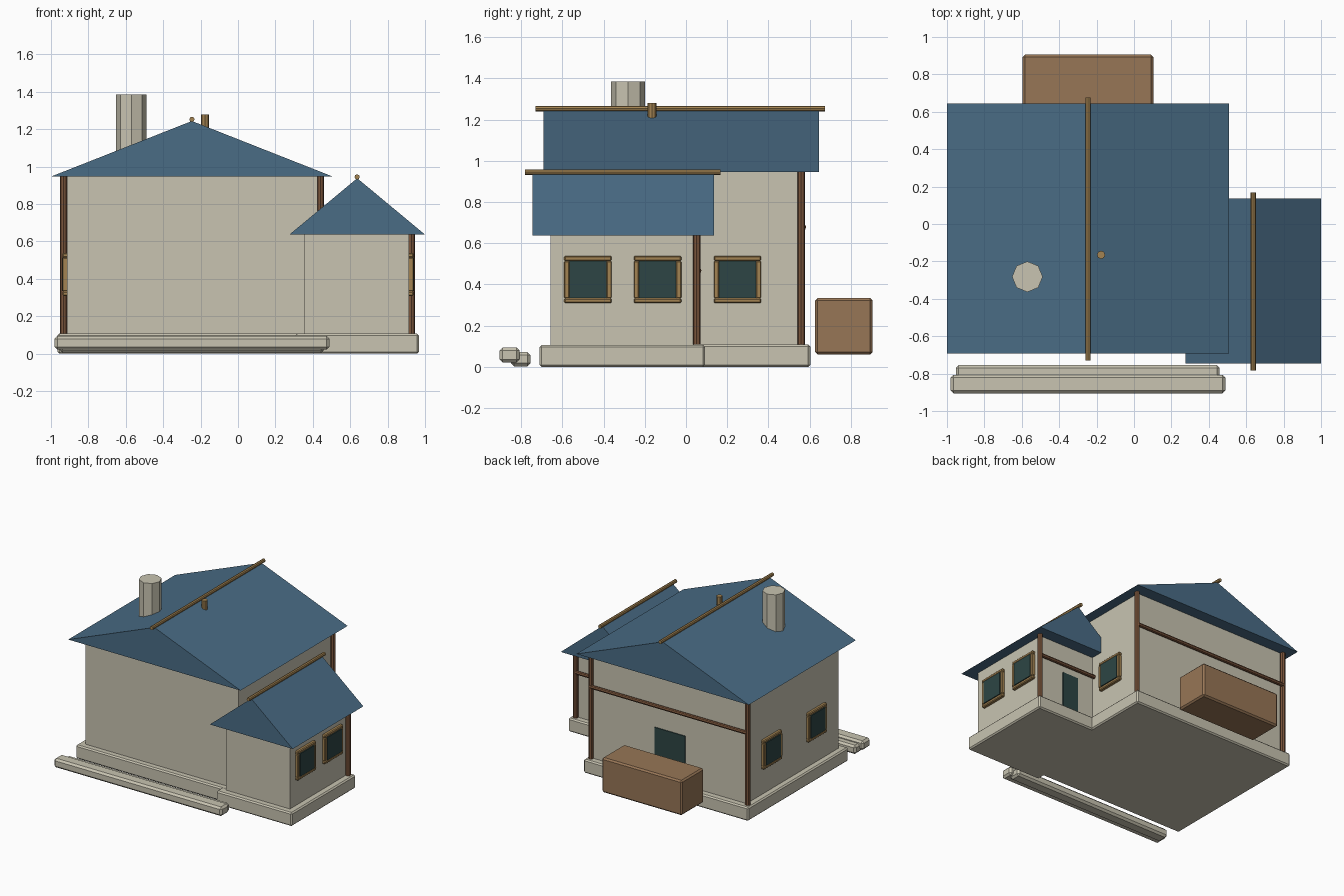
import bpy
from math import pi

if "Cube" in bpy.data.objects:
    bpy.data.objects.remove(bpy.data.objects["Cube"], do_unlink=True)


def material(name, rgb):
    mat = bpy.data.materials.new(name)
    mat.use_nodes = True
    color = (*rgb, 1)
    mat.diffuse_color = color
    mat.node_tree.nodes["Principled BSDF"].inputs["Base Color"].default_value = color
    return mat


PLASTER = material("cream plaster", (0.58, 0.55, 0.44))
SLATE = material("blue roof", (0.068, 0.15, 0.235))
CRATE = material("crate wood", (0.31, 0.18, 0.093))
TIMBER = material("dark timber", (0.2, 0.092, 0.045))
TAN = material("tan wood", (0.37, 0.23, 0.085))
GLASS = material("dark green glass", (0.026, 0.06, 0.058))


def finish(obj, name, mat, bevel=0):
    obj.name = name
    obj.data.materials.append(mat)
    if bevel:
        mod = obj.modifiers.new("Bevel", "BEVEL")
        mod.width = bevel
        mod.segments = 1
    return obj


def box(name, mat, x, y, z, bevel=0):
    """Box from (low, high) ranges on each axis."""
    ranges = (x, y, z)
    bpy.ops.mesh.primitive_cube_add(size=1, location=[(a + b) / 2 for a, b in ranges])
    obj = bpy.context.object
    obj.scale = [b - a for a, b in ranges]
    bpy.ops.object.transform_apply(location=False, rotation=False, scale=True)
    return finish(obj, name, mat, bevel)


def rod(name, mat, center, length, radius, axis="z"):
    """Eight-sided rod along one axis."""
    turn = {"x": (0, pi / 2, 0), "y": (pi / 2, 0, 0), "z": (0, 0, 0)}[axis]
    bpy.ops.mesh.primitive_cylinder_add(vertices=8, radius=radius, depth=length,
                                        location=center, rotation=turn)
    return finish(bpy.context.object, name, mat)


def gable_roof(name, x, y, eave, peak):
    """Solid triangular prism with its ridge along y."""
    mid = (x[0] + x[1]) / 2
    verts = [(px, py, pz) for py in y
             for px, pz in ((x[0], eave), (x[1], eave), (mid, peak))]
    faces = [(0, 1, 2), (5, 4, 3), (0, 3, 4, 1), (1, 4, 5, 2), (2, 5, 3, 0)]
    mesh = bpy.data.meshes.new(name)
    mesh.from_pydata(verts, [], faces)
    obj = bpy.data.objects.new(name, mesh)
    bpy.context.collection.objects.link(obj)
    finish(obj, name, SLATE)


def window(name, wall, side, y, z=0.424):
    """Framed window on a wall facing +x (side 1) or -x (side -1)."""
    def span(depth):
        return sorted((wall - side * 0.01, wall + side * depth))
    half, inner = 0.115, 0.09
    for s, label in ((-1, "low"), (1, "high")):
        edge = sorted((s * inner, s * half))
        box(f"{name}_rail_{label}", TAN, span(0.024), (y - half, y + half),
            [z + e for e in edge], 0.006)
        box(f"{name}_jamb_{label}", TAN, span(0.024), [y + e for e in edge],
            (z - inner, z + inner), 0.004)
    box(f"{name}_glass", GLASS, span(0.026), (y - inner, y + inner), (z - inner, z + inner))


# Foundations and walls
box("main_foundation", PLASTER, (-0.965, 0.475), (-0.65, 0.603), (0, 0.108), 0.01)
box("wing_foundation", PLASTER, (0.305, 0.967), (-0.71, 0.092), (0, 0.107), 0.01)
box("main_walls", PLASTER, (-0.915, 0.425), (-0.6, 0.55), (0.1, 0.95))
box("wing_walls", PLASTER, (0.355, 0.915), (-0.658, 0.04), (0.1, 0.638))

# Roofs with ridge poles
gable_roof("main_roof", (-1.0, 0.507), (-0.692, 0.645), 0.947, 1.244)
gable_roof("wing_roof", (0.275, 1.0), (-0.745, 0.137), 0.637, 0.938)
rod("main_ridge_pole", TAN, (-0.246, -0.027, 1.253), 1.405, 0.014, "y")
rod("wing_ridge_pole", TAN, (0.637, -0.307, 0.945), 0.95, 0.014, "y")

# Chimney and small vent
rod("chimney", PLASTER, (-0.57, -0.282, 1.17), 0.43, 0.082)
rod("roof_vent", TAN, (-0.176, -0.165, 1.215), 0.13, 0.022)

# Rear corner posts and cross beams
for label, x, y, top in (("main_right", -0.932, 0.559, 0.947),
                         ("main_left", 0.44, 0.559, 0.947),
                         ("wing_left", 0.928, 0.052, 0.637)):
    rod(f"{label}_post", TIMBER, (x, y, (top + 0.108) / 2), top - 0.108, 0.019)
rod("main_cross_beam", TIMBER, (-0.246, 0.568, 0.678), 1.37, 0.015, "x")
rod("wing_cross_beam", TIMBER, (0.665, 0.06, 0.467), 0.51, 0.015, "x")

# Windows
for i, y in enumerate((-0.476, -0.138)):
    window(f"wing_window_{i + 1}", 0.915, 1, y)
window("main_left_window", 0.425, 1, 0.25)
for i, y in enumerate((-0.31, 0.25)):
    window(f"main_right_window_{i + 1}", -0.915, -1, y)

# Rear doors
box("main_back_door", GLASS, (-0.38, -0.115), (0.549, 0.557), (0.109, 0.5))
box("wing_back_door", GLASS, (0.565, 0.705), (0.039, 0.047), (0.109, 0.41))

# Front steps and rear crate
box("outer_step", PLASTER, (-0.981, 0.489), (-0.905, -0.807), (0.022, 0.094), 0.015)
box("inner_step", PLASTER, (-0.952, 0.458), (-0.85, -0.754), (0.003, 0.072), 0.015)
box("rear_crate", CRATE, (-0.596, 0.104), (0.627, 0.905), (0.06, 0.335), 0.012)
